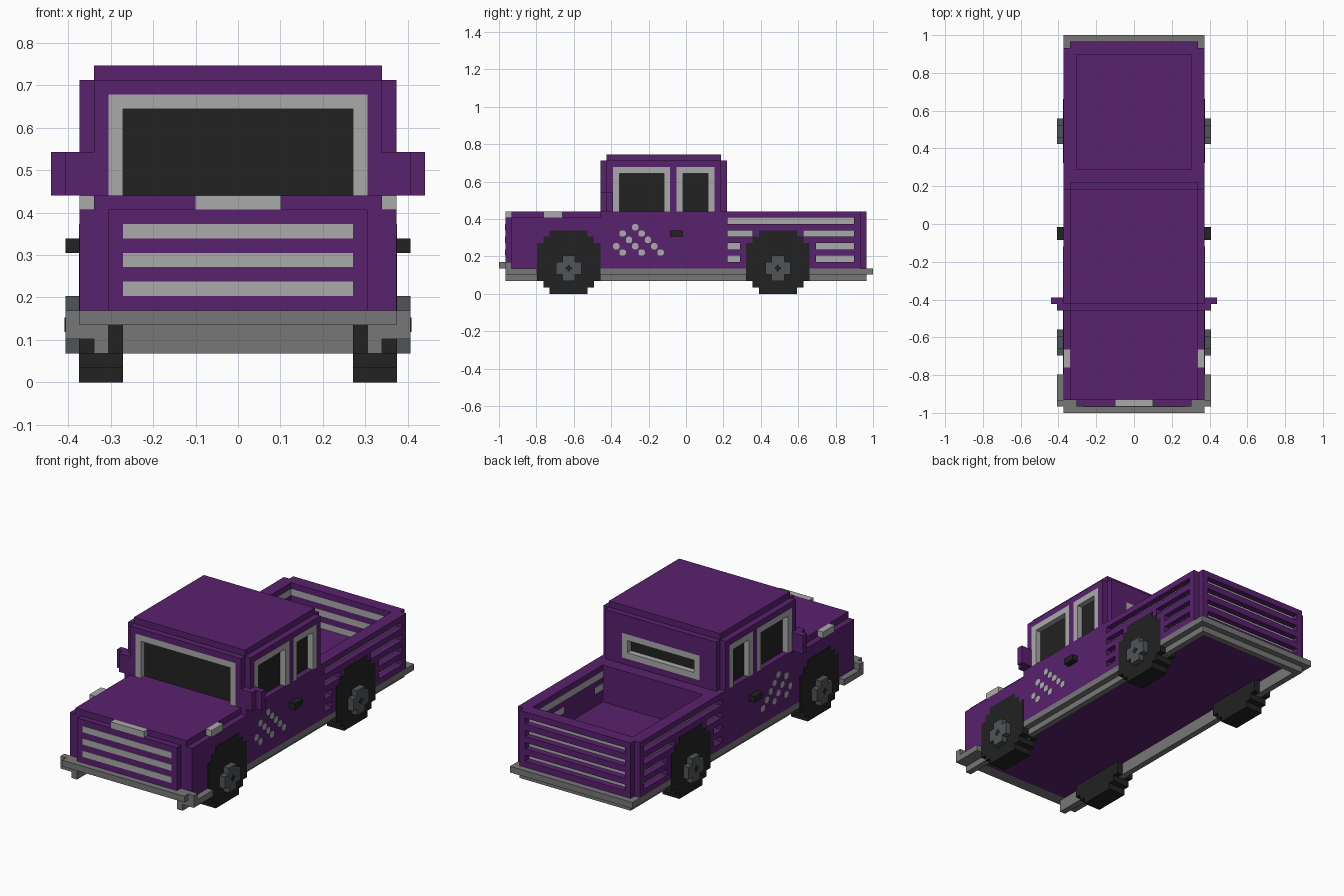
import bpy, bmesh

if "Cube" in bpy.data.objects:
    bpy.data.objects.remove(bpy.data.objects["Cube"], do_unlink=True)

U = 2 / 59          # one block; positions below are in blocks, y counted from the front bumper


def material(name, rgb):
    m = bpy.data.materials.new(name)
    m.use_nodes = True
    m.diffuse_color = (*rgb, 1)
    bsdf = next(n for n in m.node_tree.nodes if n.type == 'BSDF_PRINCIPLED')
    bsdf.inputs["Base Color"].default_value = (*rgb, 1)
    bsdf.inputs["Roughness"].default_value = 0.8
    return m


PURPLE = material("purple paint", (0.098, 0.015, 0.155))
LIGHT = material("light grey trim", (0.40, 0.40, 0.40))
GREY = material("bumper grey", (0.19, 0.185, 0.19))
BLACK = material("black", (0.016, 0.016, 0.016))
HUB = material("hub grey", (0.08, 0.09, 0.095))


def add_prism(bm, pts, lo, hi, axis='z'):
    """Extrude an outline along z (points are x, y) or along x (points are y, z)."""
    def place(p, h):
        x, y, z = (p[0], p[1], h) if axis == 'z' else (h, p[0], p[1])
        return (x * U, (y - 29.5) * U, z * U)
    a = [bm.verts.new(place(p, lo)) for p in pts]
    b = [bm.verts.new(place(p, hi)) for p in pts]
    bm.faces.new(a)
    bm.faces.new(b)
    for i in range(len(pts)):
        j = (i + 1) % len(pts)
        bm.faces.new((a[i], a[j], b[j], b[i]))


def finish(name, bm, mat):
    bmesh.ops.recalc_face_normals(bm, faces=bm.faces)
    me = bpy.data.meshes.new(name)
    bm.to_mesh(me)
    bm.free()
    me.materials.append(mat)
    ob = bpy.data.objects.new(name, me)
    bpy.context.collection.objects.link(ob)
    return ob


def prism(name, mat, pts, lo, hi, axis='z'):
    bm = bmesh.new()
    add_prism(bm, pts, lo, hi, axis)
    return finish(name, bm, mat)


def boxes(name, mat, items, mirror=False):
    """Boxes given as (x0, x1, y0, y1, z0, z1), optionally repeated on the other side."""
    bm = bmesh.new()
    for x0, x1, y0, y1, z0, z1 in items:
        for s in ((1, -1) if mirror else (1,)):
            add_prism(bm, [(s * x0, y0), (s * x1, y0), (s * x1, y1), (s * x0, y1)], z0, z1)
    return finish(name, bm, mat)


def cut(ob, items, mirror=False):
    cutter = boxes("cutter", BLACK, items, mirror)
    cutter.hide_render = True
    mod = ob.modifiers.new("cut", 'BOOLEAN')
    mod.operation, mod.solver, mod.object = 'DIFFERENCE', 'EXACT', cutter
    bpy.context.view_layer.objects.active = ob
    bpy.ops.object.modifier_apply(modifier=mod.name)
    bpy.data.objects.remove(cutter, do_unlink=True)


def notched(x, y0, y1):
    """Rectangle with one block missing at each corner."""
    h = [(x - 1, y0), (x - 1, y0 + 1), (x, y0 + 1), (x, y1 - 1), (x - 1, y1 - 1), (x - 1, y1)]
    return h + [(-a, b) for a, b in reversed(h)]


# Lower body, hood and grille panel
boxes("lower_body", PURPLE, [(-11, 11, 2, 36, 4, 12), (-11, 11, 16, 36, 12, 13)])
boxes("hood", PURPLE, [(-10, 10, 2, 16, 12, 13)])
boxes("grille_panel", PURPLE, [(-9, 9, 1, 2, 5, 12)])
boxes("grille_bars", LIGHT, [(-8, 8, 0.93, 1.5, z, z + 1) for z in (6, 8, 10)])
boxes("hood_badge", LIGHT, [(-3, 3, 1, 2, 12, 13)])
boxes("fender_lights", LIGHT, [(10, 11, 7, 10, 12, 13)], True)

# Cargo bed with slots cut through its walls
bed = prism("cargo_bed", PURPLE,
            [(-11, 36), (11, 36), (11, 57), (10, 57), (10, 58), (-10, 58), (-10, 57), (-11, 57)], 4, 13)
cut(bed, [(-9, 9, 38, 56, 7, 14)])
slots = [(36.02, 55.98, 11), (36.02, 40, 9), (48, 55.98, 9)]
slots += [(a, b, z) for z in (7, 5) for a, b in ((36.02, 38), (50, 55.98))]
cut(bed, [(8.9, 11.5, a, b, z, z + 1) for a, b, z in slots], True)
cut(bed, [(-8.98, 8.98, 55.9, 58.5, z, z + 1) for z in (5, 7, 9, 11)])
boxes("bed_side_trim", LIGHT, [(9, 10, a, b, z, z + 1) for a, b, z in slots], True)
boxes("tailgate_trim", LIGHT, [(-8.98, 8.98, 56, 57, z, z + 1) for z in (5, 7, 9, 11)])

# Cabin, roof and window recesses
cabin = prism("cabin", PURPLE, notched(11, 16, 36), 12.5, 21)
boxes("roof", PURPLE, [(-10, 10, 17, 35, 21, 22)])
side_windows = [(18, 27), (28, 34)]
cut(cabin, [(-9, 9, 15, 17, 13, 20), (-7, 7, 35, 37, 14, 18)])
cut(cabin, [(10, 12, a, b, 13, 20) for a, b in side_windows], True)

# Window frames and glass
boxes("windshield_frame", LIGHT, [(-9, -8, 16, 17, 13, 20), (8, 9, 16, 17, 13, 20), (-8, 8, 16, 17, 19, 20)])
boxes("windshield", BLACK, [(-8, 8, 16.95, 17.1, 13, 19)])
boxes("rear_window_frame", LIGHT, [(-7, -6, 35, 36, 14, 18), (6, 7, 35, 36, 14, 18),
                                   (-6, 6, 35, 36, 14, 15), (-6, 6, 35, 36, 17, 18)])
boxes("rear_window", BLACK, [(-6, 6, 34.9, 35.05, 15, 17)])
for label, (a, b) in zip(("front", "back"), side_windows):
    boxes(label + "_door_frames", LIGHT, [(10, 11, a, a + 1, 13, 20), (10, 11, b - 1, b, 13, 20),
                                          (10, 11, a + 1, b - 1, 19, 20)], True)
    boxes(label + "_door_windows", BLACK, [(9.9, 10.05, a + 1, b - 1, 13, 19)], True)

# Mirrors, door handles and the diagonal side dots
boxes("mirrors", PURPLE, [(10, 12, 16, 18, 13, 16), (12, 13, 17, 18, 13, 16)], True)
boxes("door_handles", BLACK, [(11, 12, 27, 29, 9, 10)], True)
dots = [(y0 + i, z0 - i) for y0, z0, n in ((18, 7, 2), (19, 9, 4), (21, 10, 5)) for i in range(n)]
bm = bmesh.new()
for y, z in dots:
    octagon = [(y + p, z + q) for p, q in ((.25, 0), (.75, 0), (1, .25), (1, .75),
                                           (.75, 1), (.25, 1), (0, .75), (0, .25))]
    for s in (1, -1):
        add_prism(bm, octagon, s * 10.9, s * 11.05, 'x')
finish("side_dots", bm, LIGHT)

# Bumpers and chassis rails
boxes("front_bumper", GREY, [(-11, 11, 0, 2, 4, 5)])
boxes("bumper_corners", GREY, [(11, 12, 1, 2, 3, 5), (11, 12, 2, 6, 3, 4)], True)
boxes("chassis_rails", GREY, [(9, 11, 1, 57, 3, 4), (9, 10, 1, 57, 2, 3)], True)
boxes("rear_bumper", GREY, [(-11, 11, 57, 59, 3, 4), (-10, 10, 57, 58, 2, 3)])


# Wheels: stepped black disc with a thick tyre below and a notched hub
def stepped(c, rows):
    right = []
    for half, z0, z1 in rows:
        right += [(c + half, z0), (c + half, z1)]
    return right + [(2 * c - y, z) for y, z in reversed(right)]


arch = [(3, 0, 1), (4, 1, 2), (5, 2, 8), (4, 8, 9), (3, 9, 10)]
tyre = [(3, 0, 1), (4, 1, 2), (5, 2, 5)]
hub = [(1, 2, 3), (2, 3, 5), (1, 5, 6)]
for end, c in (("front", 11), ("rear", 44)):
    for side, s in (("left", 1), ("right", -1)):
        n = f"{end}_{side}_"
        prism(n + "wheel_arch", BLACK, stepped(c, arch), s * 10, s * 11.06, 'x')
        prism(n + "tyre", BLACK, stepped(c, tyre), s * 8, s * 10, 'x')
        prism(n + "hub", HUB, stepped(c, hub), s * 11, s * 12, 'x')
        prism(n + "hub_centre", BLACK, stepped(c, [(.2, 3.5, 3.5 + .3), (.5, 3.8, 4.2), (.2, 4.2, 4.5)]),
              s * 11.9, s * 12.04, 'x')
